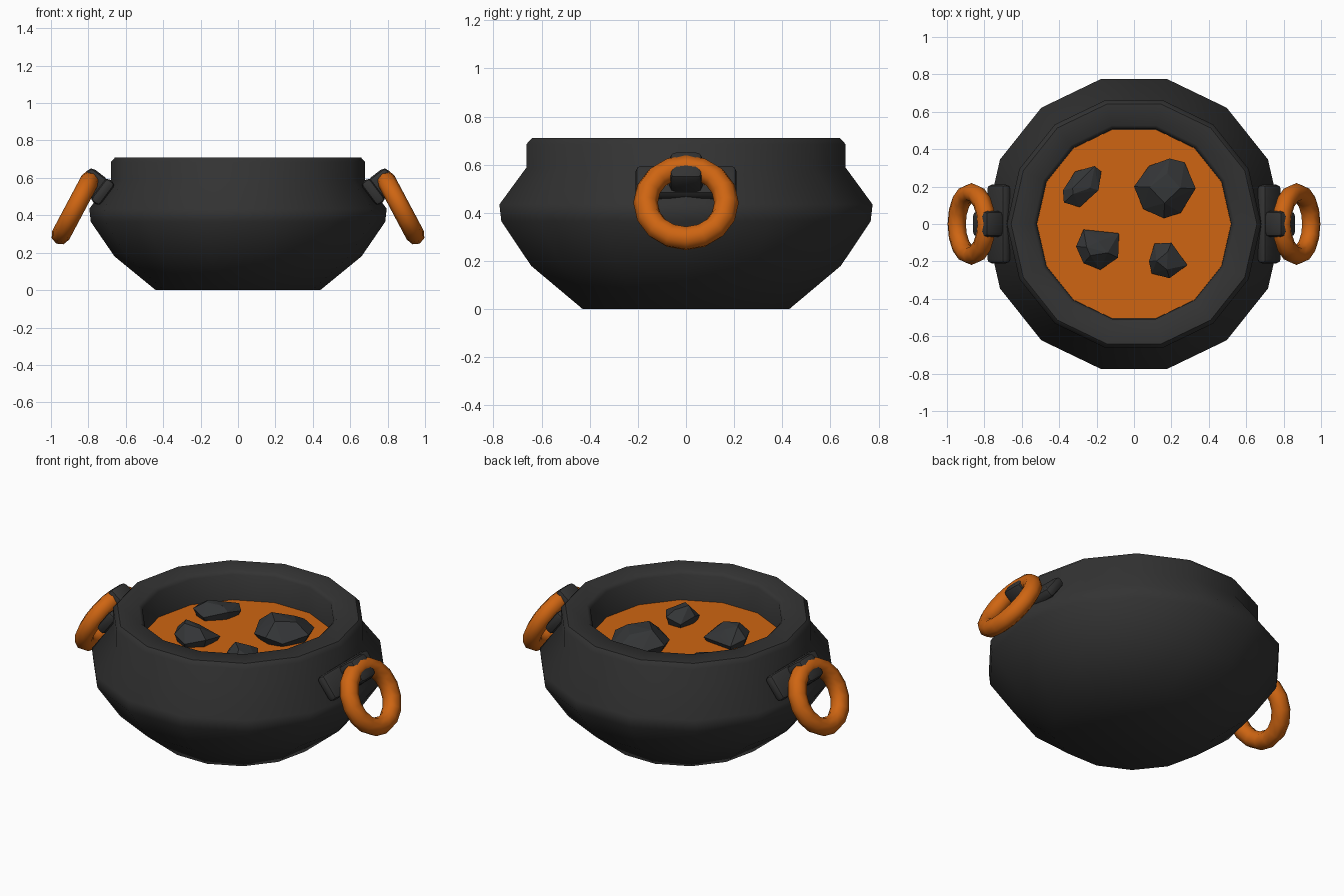
import bpy, bmesh, math
from mathutils import Vector

if "Cube" in bpy.data.objects:
    bpy.data.objects.remove(bpy.data.objects["Cube"])

def material(name, rgb):
    m = bpy.data.materials.new(name)
    m.diffuse_color = (*rgb, 1)
    m.use_nodes = True
    m.node_tree.nodes["Principled BSDF"].inputs["Base Color"].default_value = m.diffuse_color
    return m

IRON = material("dark_iron", (0.033, 0.033, 0.033))
STONE = material("dark_stone", (0.033, 0.035, 0.037))
ORANGE = material("burnt_orange", (0.62, 0.13, 0.006))
SIDES = 14

def finish(obj, name, mat, angle=None):
    obj.name = name
    obj.data.materials.append(mat)
    if angle:
        bpy.ops.object.select_all(action='DESELECT')
        obj.select_set(True)
        bpy.context.view_layer.objects.active = obj
        bpy.ops.object.shade_smooth_by_angle(angle=math.radians(angle))
    return obj

def from_bmesh(bm, name, mat, angle=None):
    bmesh.ops.recalc_face_normals(bm, faces=bm.faces)
    mesh = bpy.data.meshes.new(name)
    bm.to_mesh(mesh)
    bm.free()
    obj = bpy.data.objects.new(name, mesh)
    bpy.context.collection.objects.link(obj)
    return finish(obj, name, mat, angle)

def lathe(profile, name, mat, angle):
    """Spin (radius, z) points into a closed 14-sided body."""
    bm = bmesh.new()
    rings = [[bm.verts.new((r * math.cos(2 * math.pi * i / SIDES),
                            r * math.sin(2 * math.pi * i / SIDES), z))
              for i in range(SIDES)] for r, z in profile]
    for a, b in zip(rings, rings[1:]):
        for i in range(SIDES):
            j = (i + 1) % SIDES
            bm.faces.new((a[i], a[j], b[j], b[i]))
    bm.faces.new(rings[0])
    bm.faces.new(rings[-1])
    return from_bmesh(bm, name, mat, angle)

# Pot body with rim and inner wall
lathe([(0.44, 0), (0.66, 0.18), (0.787, 0.365), (0.795, 0.435), (0.68, 0.588),
       (0.68, 0.685), (0.657, 0.71), (0.54, 0.71), (0.52, 0.69), (0.52, 0.45)],
      "pot_body", IRON, 46)

# Molten surface
lathe([(0.519, 0.46), (0.519, 0.54)], "molten_surface", ORANGE, 30)

# Floating rocks: outline seen from above, top height
ROCKS = [
    ([(0, .2), (.08, .31), (.19, .35), (.27, .33), (.33, .19), (.25, .06),
      (.16, .03), (.05, .08)], 0.655),
    ([(-.38, .18), (-.315, .28), (-.21, .31), (-.175, .28), (-.19, .18),
      (-.29, .09), (-.375, .115)], 0.62),
    ([(-.31, -.12), (-.27, -.03), (-.18, -.06), (-.08, -.05), (-.085, -.18),
      (-.18, -.245), (-.27, -.21)], 0.645),
    ([(.08, -.2), (.11, -.105), (.2, -.1), (.285, -.22), (.19, -.29),
      (.095, -.265)], 0.64),
]
for n, (outline, top) in enumerate(ROCKS):
    bm = bmesh.new()
    pts = [Vector((x, y, 0)) for x, y in outline]
    mid = sum(pts, Vector()) / len(pts)
    for i, p in enumerate(pts):
        d = p - mid
        wobble = 0.012 * (-1) ** i
        bm.verts.new(mid + d * 0.75 + Vector((0, 0, 0.51)))
        bm.verts.new(p + Vector((0, 0, 0.575 + wobble)))
        if i % 2 == 0:
            bm.verts.new(mid + d * 0.5 + Vector((0, 0, top - 0.012 * (i % 3))))
    hull = bmesh.ops.convex_hull(bm, input=bm.verts)
    junk = {v for v in hull["geom_interior"] + hull["geom_unused"]
            if isinstance(v, bmesh.types.BMVert)}
    bmesh.ops.delete(bm, geom=list(junk), context='VERTS')
    from_bmesh(bm, f"rock_{n + 1}", STONE)

def block(name, loc, tilt, size, bevel):
    bpy.ops.mesh.primitive_cube_add(size=1, location=loc, rotation=(0, tilt, 0))
    obj = bpy.context.object
    obj.scale = size
    bpy.ops.object.transform_apply(location=False, rotation=False, scale=True)
    mod = obj.modifiers.new("bevel", 'BEVEL')
    mod.width = bevel
    mod.segments = 2
    bpy.ops.object.modifier_apply(modifier=mod.name)
    return finish(obj, name, IRON, 35)

# Handles: mounting plate, clasp and hanging ring on each side
for side, s in (("right", 1), ("left", -1)):
    tilt = s * math.radians(53)
    block(f"{side}_handle_plate", (s * 0.723, 0, 0.525), tilt, (0.15, 0.42, 0.06), 0.022)
    block(f"{side}_handle_clasp", (s * 0.78, 0, 0.568), tilt, (0.14, 0.14, 0.125), 0.028)
    bpy.ops.mesh.primitive_torus_add(
        location=(s * 0.869, 0, 0.442), rotation=(0, s * math.radians(62), 0),
        major_segments=16, minor_segments=8, major_radius=0.168, minor_radius=0.051)
    finish(bpy.context.object, f"{side}_handle_ring", ORANGE, 60)
